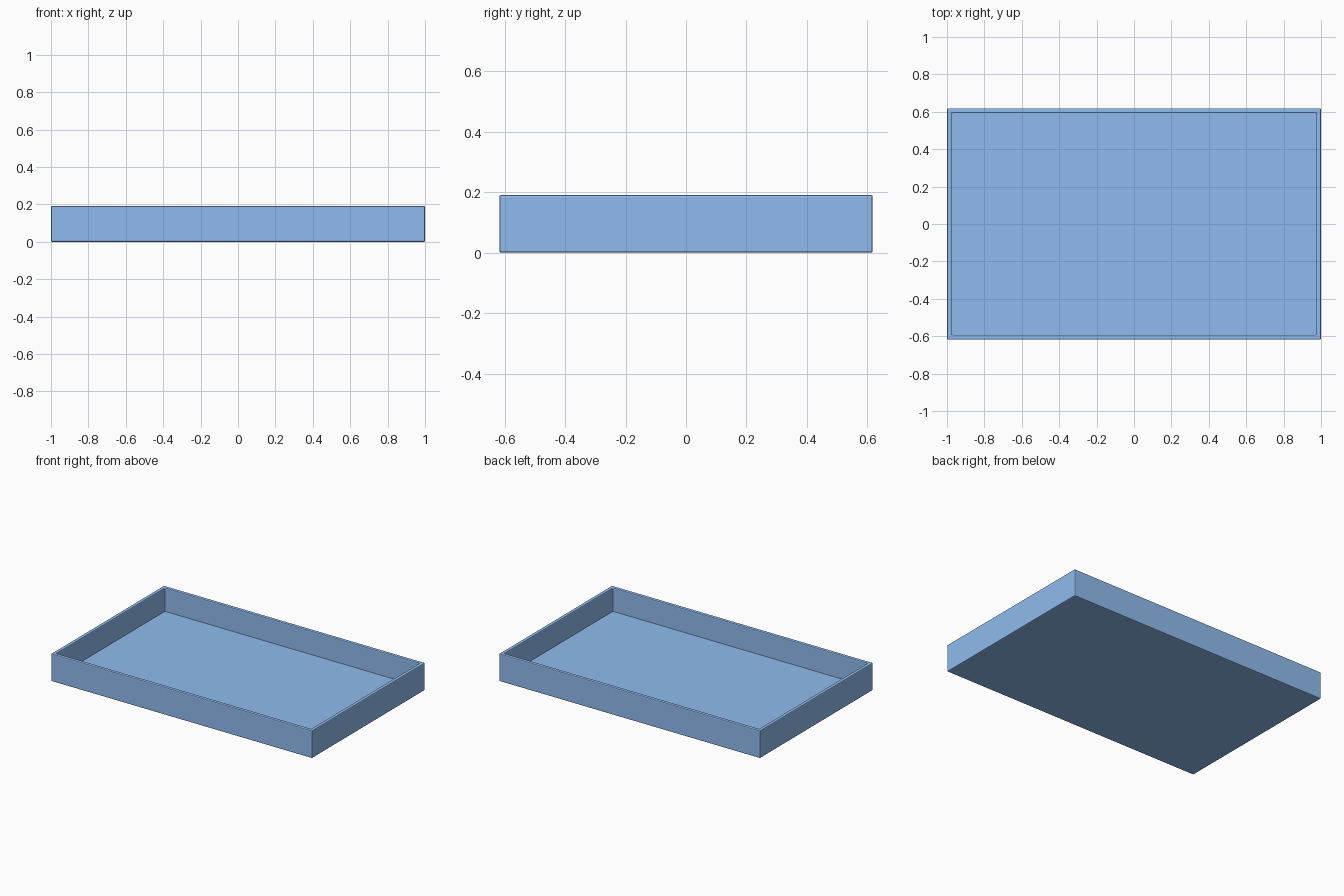
import bpy, bmesh

if "Cube" in bpy.data.objects:
    bpy.data.objects.remove(bpy.data.objects["Cube"])

L, W, H = 2.0, 1.236, 0.191   # outer size
T, FLOOR, BEV = 0.025, 0.028, 0.006

# solid block, then inset the top face and push it down to hollow the tray
bm = bmesh.new()
bmesh.ops.create_cube(bm, size=1)
for v in bm.verts:
    v.co = (v.co.x * L, v.co.y * W, (v.co.z + 0.5) * H)
top = max(bm.faces, key=lambda f: f.calc_center_median().z)
bmesh.ops.inset_region(bm, faces=[top], thickness=T, use_even_offset=True)
well = bmesh.ops.extrude_discrete_faces(bm, faces=[top])["faces"][0]
for v in well.verts:
    v.co.z = FLOOR
bmesh.ops.recalc_face_normals(bm, faces=bm.faces)

# small rounded edges on the outside and along the rim
edges = [e for e in bm.edges if e.calc_face_angle(0) > 0.5
         and not all(v in well.verts for v in e.verts)]
bmesh.ops.bevel(bm, geom=edges, offset=BEV, segments=2, profile=0.5, affect='EDGES')

mesh = bpy.data.meshes.new("tray")
bm.to_mesh(mesh)
bm.free()
tray = bpy.data.objects.new("tray", mesh)
bpy.context.collection.objects.link(tray)

# blue paint
blue = bpy.data.materials.new("blue")
blue.diffuse_color = (0.28, 0.50, 0.86, 1)
blue.use_nodes = True
blue.node_tree.nodes["Principled BSDF"].inputs["Base Color"].default_value = blue.diffuse_color
mesh.materials.append(blue)
